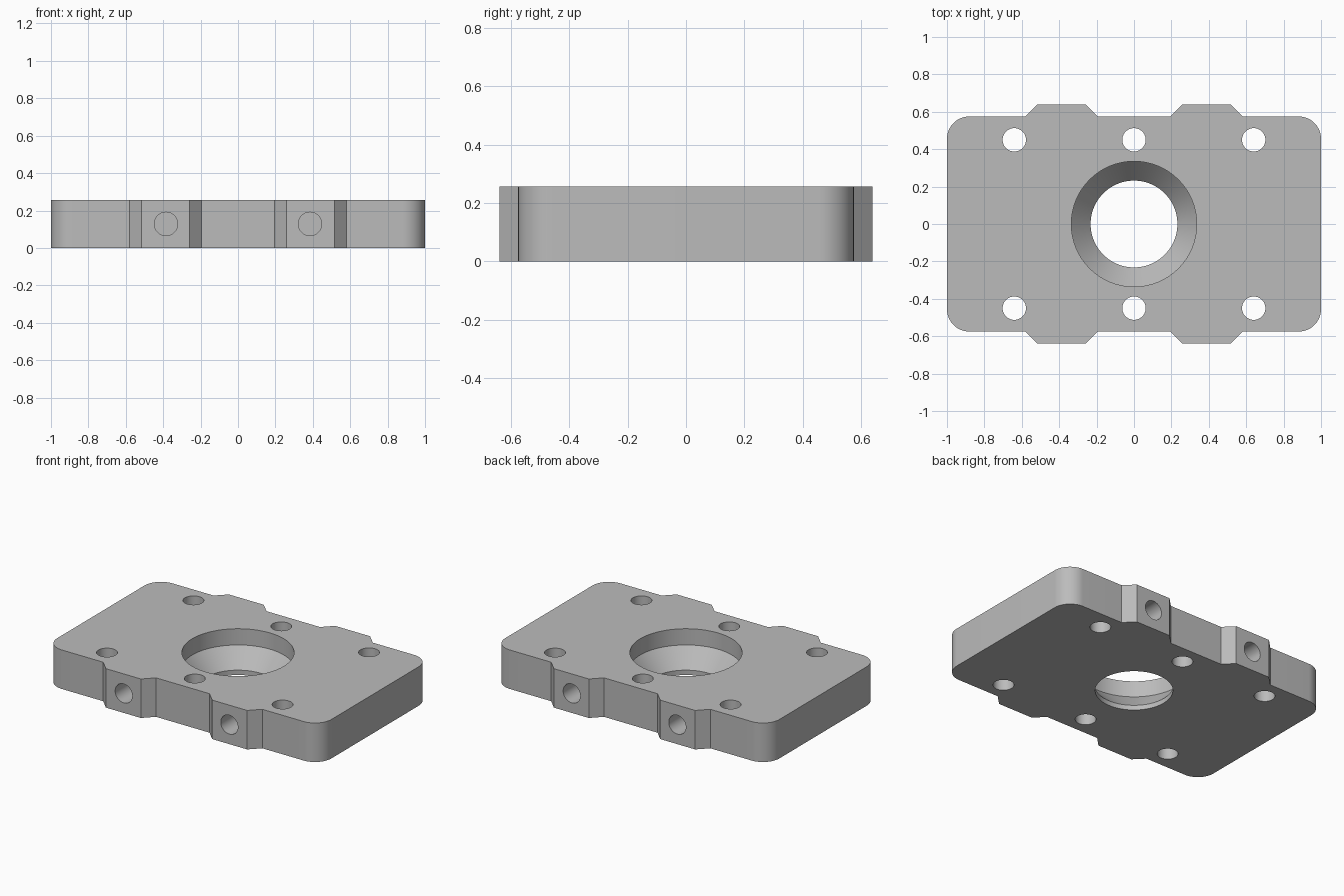
import bpy, bmesh, math
from mathutils import Matrix, Vector

if "Cube" in bpy.data.objects:
    bpy.data.objects.remove(bpy.data.objects["Cube"], do_unlink=True)

HEIGHT, HALF_X, HALF_Y, BOSS_Y, CORNER = 0.257, 1.0, 0.575, 0.64, 0.12

grey = bpy.data.materials.new("machined grey")
grey.use_nodes = True
colour = (0.5, 0.5, 0.5, 1)
grey.diffuse_color = colour
grey.node_tree.nodes["Principled BSDF"].inputs["Base Color"].default_value = colour


def add_object(name, bm):
    bmesh.ops.recalc_face_normals(bm, faces=bm.faces)
    mesh = bpy.data.meshes.new(name)
    bm.to_mesh(mesh)
    bm.free()
    mesh.materials.append(grey)
    obj = bpy.data.objects.new(name, mesh)
    bpy.context.collection.objects.link(obj)
    return obj


def cylinder(name, radius, length, location, axis="Z", segments=48):
    bm = bmesh.new()
    matrix = Matrix.Translation(location)
    if axis == "Y":
        matrix = matrix @ Matrix.Rotation(math.pi / 2, 4, "X")
    bmesh.ops.create_cone(bm, cap_ends=True, segments=segments, radius1=radius,
                          radius2=radius, depth=length, matrix=matrix)
    return add_object(name, bm)


def lathe(name, profile, segments=96):
    bm = bmesh.new()
    verts = [bm.verts.new((r, 0, z)) for r, z in profile]
    edges = [bm.edges.new(pair) for pair in zip(verts, verts[1:])]
    bmesh.ops.spin(bm, geom=verts + edges, cent=(0, 0, 0), axis=(0, 0, 1),
                   angle=math.tau, steps=segments)
    bmesh.ops.remove_doubles(bm, verts=bm.verts, dist=1e-5)
    return add_object(name, bm)


# Quarter outline: boss, then rounded corner, mirrored to all four quarters
quarter = [(0.195, HALF_Y), (0.26, BOSS_Y), (0.515, BOSS_Y), (0.58, HALF_Y)]
for i in range(17):
    a = math.pi / 2 * (1 - i / 16)
    quarter.append((HALF_X - CORNER + CORNER * math.cos(a),
                    HALF_Y - CORNER + CORNER * math.sin(a)))
half = quarter + [(x, -y) for x, y in reversed(quarter)]
outline = half + [(-x, y) for x, y in reversed(half)]

# Plate body
bm = bmesh.new()
base = bm.faces.new([bm.verts.new((x, y, 0)) for x, y in outline])
top = bmesh.ops.extrude_face_region(bm, geom=[base])["geom"]
bmesh.ops.translate(bm, vec=Vector((0, 0, HEIGHT)),
                    verts=[v for v in top if isinstance(v, bmesh.types.BMVert)])
plate = add_object("mounting_plate", bm)

# Central bore with a conical seat
cutters = [lathe("bore_cutter", [(0, -0.1), (0.232, -0.1), (0.232, 0.032),
                                 (0.335, 0.15), (0.335, 0.4), (0, 0.4)])]

# Vertical bolt holes and blind side holes
for y in (-0.45, 0.45):
    for x in (-0.64, 0, 0.64):
        cutters.append(cylinder("bolt_hole_cutter", 0.0625, 1, (x, y, 0.13)))
for side in (-1, 1):
    for x in (-0.385, 0.385):
        cutters.append(cylinder("side_hole_cutter", 0.0625, 0.6,
                                (x, side * BOSS_Y, HEIGHT / 2), "Y"))

bpy.context.view_layer.objects.active = plate
plate.select_set(True)
for cutter in cutters:
    cut = plate.modifiers.new("hole", "BOOLEAN")
    cut.operation = "DIFFERENCE"
    cut.solver = "EXACT"
    cut.object = cutter
    bpy.ops.object.modifier_apply(modifier=cut.name)
    bpy.data.objects.remove(cutter, do_unlink=True)

bpy.ops.object.select_all(action="DESELECT")
plate.select_set(True)
bpy.ops.object.shade_smooth_by_angle(angle=math.radians(30))
